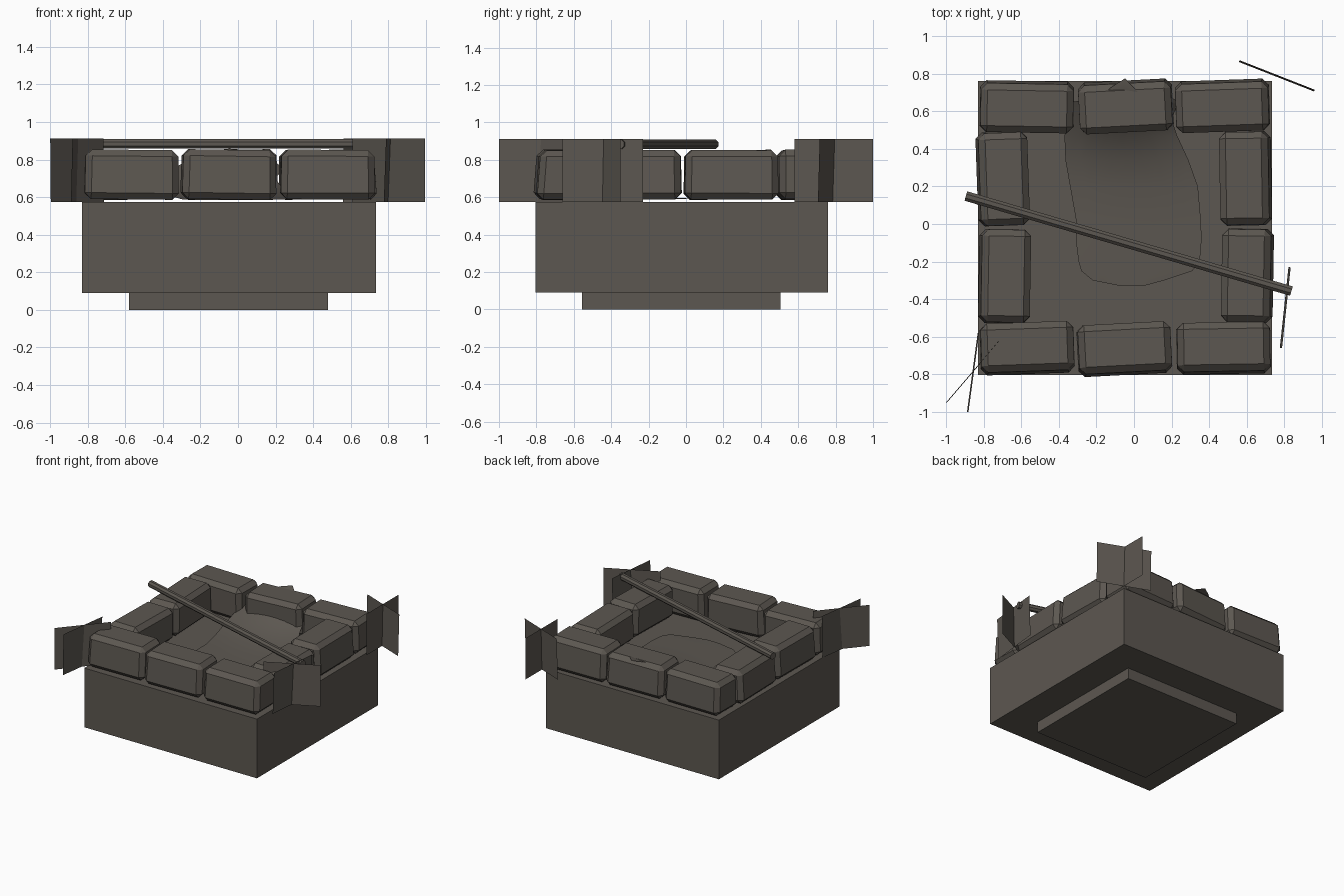
import bpy, bmesh, math
from mathutils import Matrix, Vector

if "Cube" in bpy.data.objects:
    bpy.data.objects.remove(bpy.data.objects["Cube"])

stone_grey = bpy.data.materials.new("warm dark grey")
stone_grey.diffuse_color = (0.108, 0.096, 0.082, 1)
stone_grey.use_nodes = True
stone_grey.node_tree.nodes["Principled BSDF"].inputs["Base Color"].default_value = stone_grey.diffuse_color


def finish(name, bm):
    mesh = bpy.data.meshes.new(name)
    bm.to_mesh(mesh)
    bm.free()
    mesh.materials.append(stone_grey)
    obj = bpy.data.objects.new(name, mesh)
    bpy.context.collection.objects.link(obj)
    return obj


def box(name, x0, x1, y0, y1, z0, z1):
    bm = bmesh.new()
    bmesh.ops.create_cube(bm, size=1)
    for v in bm.verts:
        v.co = Vector(((x0 + x1) / 2 + v.co.x * (x1 - x0),
                       (y0 + y1) / 2 + v.co.y * (y1 - y0),
                       (z0 + z1) / 2 + v.co.z * (z1 - z0)))
    return finish(name, bm)


# Plinth and footing
box("base_block", -0.83, 0.735, -0.805, 0.76, 0.09, 0.575)
box("footing", -0.58, 0.48, -0.555, 0.505, 0, 0.09)


# Chamfered rim stones: local -y is the outward side, which leans inwards at the top
def rim_stone(name, x, y, facing, yaw, length=0.502, depth=0.278):
    bm = bmesh.new()
    bmesh.ops.create_cube(bm, size=1)
    bmesh.ops.scale(bm, vec=(length, depth, 0.264), verts=bm.verts)
    for v in bm.verts:
        if v.co.z > 0:
            v.co.x *= 0.98
            if v.co.y < 0:
                v.co.y += 0.02
    bmesh.ops.bevel(bm, geom=bm.edges[:], offset=0.034, segments=1,
                    affect='EDGES', profile=0.5)
    bm.transform(Matrix.Translation((x, y, 0.72))
                 @ Matrix.Rotation(math.radians(facing + yaw), 4, 'Z')
                 @ Matrix.Rotation(math.radians(yaw * 0.3), 4, 'Y'))
    finish(name, bm)


stones = [("front", 0, [(-0.568, -0.662, 2), (-0.05, -0.667, 3), (0.477, -0.662, 1)]),
          ("right", 90, [(0.605, -0.275, -1), (0.595, 0.243, 1)]),
          ("back", 180, [(0.47, 0.63, 2), (-0.045, 0.627, 3), (-0.57, 0.625, -1)]),
          ("left", 270, [(-0.7, 0.24, 2), (-0.69, -0.277, -1)])]
for side, facing, places in stones:
    for i, (x, y, yaw) in enumerate(places):
        rim_stone(f"{side}_rim_stone_{i + 1}", x, y, facing, yaw)


# Ash mound spilling from under the back stone: rows of (y, left x, right x, z)
rows = [(-0.33, -0.07, 0.05, 0.586), (-0.30, -0.22, 0.16, 0.587),
        (-0.25, -0.28, 0.31, 0.589), (-0.20, -0.295, 0.35, 0.591),
        (-0.08, -0.31, 0.36, 0.594), (0.03, -0.31, 0.355, 0.598),
        (0.20, -0.34, 0.34, 0.61), (0.34, -0.365, 0.29, 0.64),
        (0.47, -0.37, 0.23, 0.70), (0.56, -0.35, 0.20, 0.77),
        (0.64, -0.33, 0.235, 0.845)]
# Torn back edge of the mound: y and z of each point
jags = [(0.65, 0.76), (0.66, 0.80), (0.67, 0.83), (0.73, 0.85), (0.775, 0.858),
        (0.70, 0.853), (0.68, 0.835), (0.70, 0.81), (0.65, 0.76)]
bm = bmesh.new()
grid = []
for y, left, right, z in rows:
    line = []
    for i in range(9):
        u = i / 4 - 1
        rise = (z - 0.584) * (1 - 0.38 * u * u)
        line.append(bm.verts.new((left + (right - left) * i / 8, y, 0.584 + rise)))
    grid.append(line)
grid.append([bm.verts.new((v.co.x, y, z)) for v, (y, z) in zip(grid[-1], jags)])
for a, b in zip(grid, grid[1:]):
    for i in range(8):
        bm.faces.new((a[i], a[i + 1], b[i + 1], b[i])).smooth = True
finish("ash_mound", bm)

# Spit rod lying across the rim
start, end = Vector((-0.895, 0.149, 0.884)), Vector((0.838, -0.357, 0.884))
bm = bmesh.new()
bmesh.ops.create_cone(bm, cap_ends=True, segments=8, radius1=0.028, radius2=0.028,
                      depth=(end - start).length,
                      matrix=Matrix.Rotation(math.radians(22.5), 4, 'Z'))
turn = (end - start).to_track_quat('Z', 'Y').to_matrix().to_4x4()
bm.transform(Matrix.Translation((start + end) / 2) @ turn)
finish("spit_rod", bm)


# Crossed upright cards for grass tufts: two ends in plan and a slight lean
def grass_card(name, x0, y0, x1, y1, lean):
    side = Vector((y0 - y1, x1 - x0, 0)).normalized() * lean / 2
    a, b = Vector((x0, y0, 0.574)), Vector((x1, y1, 0.574))
    up = Vector((0, 0, 0.338))
    bm = bmesh.new()
    bm.faces.new([bm.verts.new(p) for p in
                  (a - side, b - side, b + side + up, a + side + up)])
    finish(name, bm)


cards = [("back_right", 0.56, 0.867, 0.96, 0.71, 0.01),
         ("back_right_cross", 0.757, 0.58, 0.757, 1.0, 0),
         ("front_right", 0.828, -0.23, 0.782, -0.66, 0.012),
         ("front_right_cross", 0.61, -0.54, 0.995, -0.35, 0),
         ("front_left", -0.998, -0.95, -0.715, -0.62, 0.004),
         ("front_left_cross", -0.828, -0.58, -0.885, -1.0, 0.008)]
for name, x0, y0, x1, y1, lean in cards:
    grass_card(name + "_grass_card", x0, y0, x1, y1, lean)
